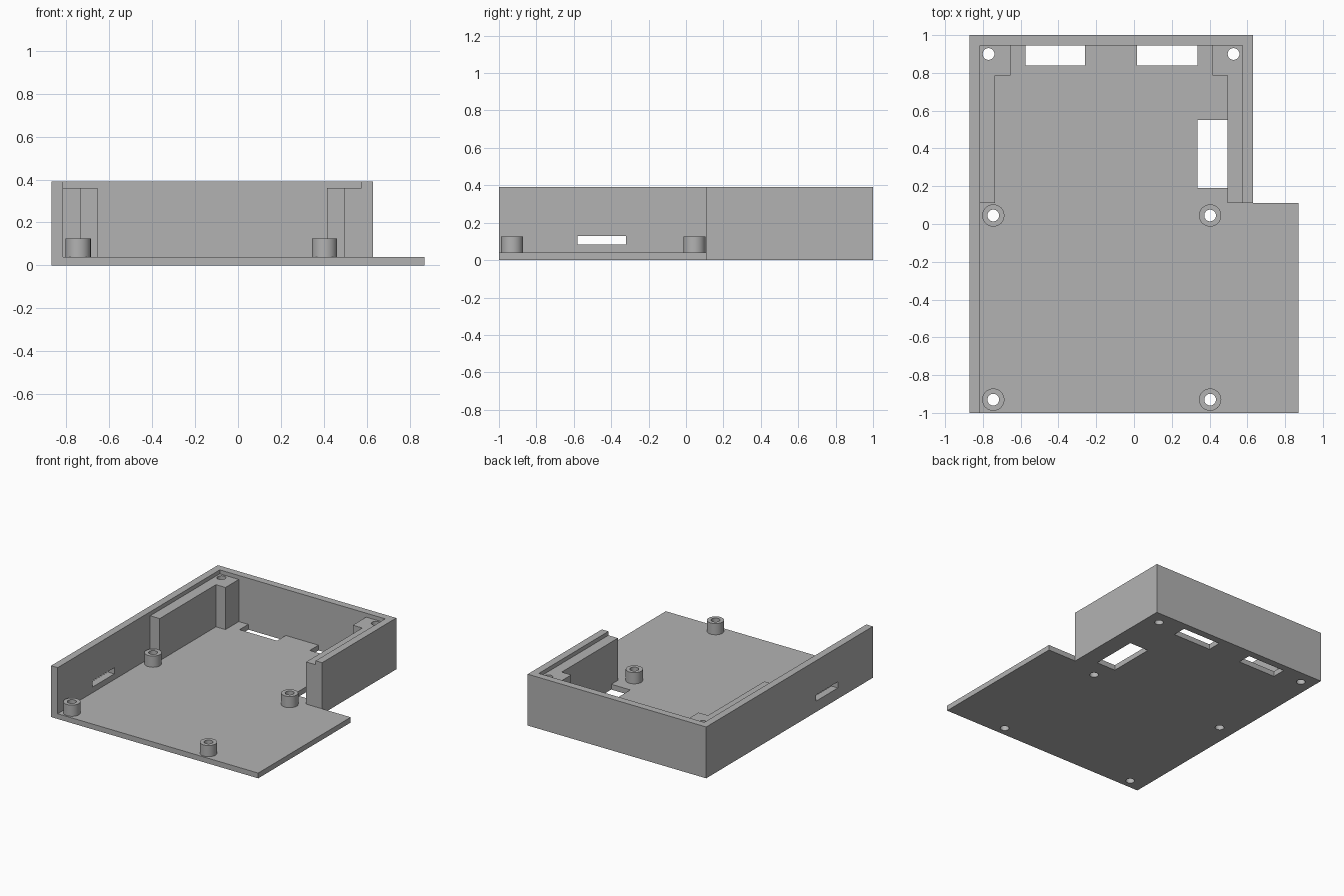
import bpy, bmesh, math
from mathutils import Vector

cube = bpy.data.objects.get("Cube")
if cube:
    bpy.data.objects.remove(cube, do_unlink=True)

grey = bpy.data.materials.new("plain grey")
grey.use_nodes = True
COLOUR = (0.448, 0.448, 0.448, 1)
grey.diffuse_color = COLOUR
grey.node_tree.nodes["Principled BSDF"].inputs["Base Color"].default_value = COLOUR

FLOOR_Z, LEDGE_Z, WALL_Z = 0.04, 0.36, 0.39
HOLE_R = 0.031


def add_object(name, bm):
    bmesh.ops.recalc_face_normals(bm, faces=bm.faces[:])
    mesh = bpy.data.meshes.new(name)
    bm.to_mesh(mesh)
    bm.free()
    mesh.materials.append(grey)
    obj = bpy.data.objects.new(name, mesh)
    bpy.context.collection.objects.link(obj)
    return obj


def prism(name, outline, z0, z1):
    """Extrude a flat outline straight up."""
    bm = bmesh.new()
    face = bm.faces.new([bm.verts.new((x, y, z0)) for x, y in outline])
    top = bmesh.ops.extrude_face_region(bm, geom=[face])["geom"]
    verts = [v for v in top if isinstance(v, bmesh.types.BMVert)]
    bmesh.ops.translate(bm, verts=verts, vec=(0, 0, z1 - z0))
    return add_object(name, bm)


def box(name, x0, x1, y0, y1, z0, z1):
    return prism(name, [(x0, y0), (x1, y0), (x1, y1), (x0, y1)], z0, z1)


def round_cutter(x, y):
    steps = [math.tau * i / 32 for i in range(32)]
    ring = [(x + HOLE_R * math.cos(a), y + HOLE_R * math.sin(a)) for a in steps]
    return prism("hole_cutter", ring, -0.1, 0.6)


def combine(target, tools, operation):
    """Apply a boolean for every tool, then remove the tools."""
    for tool in tools:
        tool.hide_render = True
        mod = target.modifiers.new(operation, "BOOLEAN")
        mod.object, mod.operation, mod.solver = tool, operation, "EXACT"
        bpy.context.view_layer.update()
        graph = bpy.context.evaluated_depsgraph_get()
        result = bpy.data.meshes.new_from_object(target.evaluated_get(graph))
        target.modifiers.clear()
        target.data = result
        bpy.data.objects.remove(tool, do_unlink=True)


def smooth(obj):
    bpy.ops.object.select_all(action="DESELECT")
    obj.select_set(True)
    bpy.context.view_layer.objects.active = obj
    bpy.ops.object.shade_smooth_by_angle(angle=math.radians(30))


# Floor plate with the back corner stepped in
housing = prism("housing", [(-0.87, -1), (0.87, -1), (0.87, 0.11), (0.63, 0.11),
                            (0.63, 1), (-0.87, 1)], 0, FLOOR_Z)

# Three outer walls, one long and one short
walls = prism("walls", [(-0.87, -1), (-0.815, -1), (-0.815, 0.945), (0.575, 0.945),
                        (0.575, 0.11), (0.63, 0.11), (0.63, 1), (-0.87, 1)], 0, WALL_Z)


# Inner ledges with a thicker corner block, mirrored about the bay centre
def ledge(side):
    centre = -0.12
    shape = [(0.71, 0.11), (0.615, 0.11), (0.615, 0.785), (0.535, 0.785),
             (0.535, 0.96), (0.71, 0.96)]
    return prism("ledge", [(centre + side * x, y) for x, y in shape], 0, LEDGE_Z)


combine(housing, [walls, ledge(-1), ledge(1)], "UNION")

# Openings in the floor and long wall, and screw holes
posts = [(x, y) for x in (-0.745, 0.403) for y in (-0.93, 0.045)]
cutters = [
    box("slot_cutter", -0.575, -0.26, 0.84, 0.945, -0.1, 0.1),
    box("slot_cutter", 0.015, 0.335, 0.84, 0.945, -0.1, 0.1),
    box("window_cutter", 0.335, 0.495, 0.19, 0.55, -0.1, 0.1),
    box("wall_slot_cutter", -0.95, -0.78, -0.58, -0.32, 0.083, 0.13),
]
corners = [(-0.77, 0.9), (0.527, 0.9)]
cutters += [round_cutter(x, y) for x, y in posts + corners]
combine(housing, cutters, "DIFFERENCE")
smooth(housing)

# Hollow standoffs, turned from a rectangular profile
for i, (x, y) in enumerate(posts):
    bm = bmesh.new()
    profile = [(HOLE_R, FLOOR_Z), (0.059, FLOOR_Z), (0.059, 0.125), (HOLE_R, 0.125)]
    verts = [bm.verts.new((x + r, y, z)) for r, z in profile]
    edges = [bm.edges.new((verts[k], verts[(k + 1) % 4])) for k in range(4)]
    bmesh.ops.spin(bm, geom=verts + edges, cent=Vector((x, y, 0)), axis=(0, 0, 1),
                   angle=math.tau, steps=32)
    bmesh.ops.remove_doubles(bm, verts=bm.verts[:], dist=0.0005)
    smooth(add_object(f"standoff_{i + 1}", bm))
